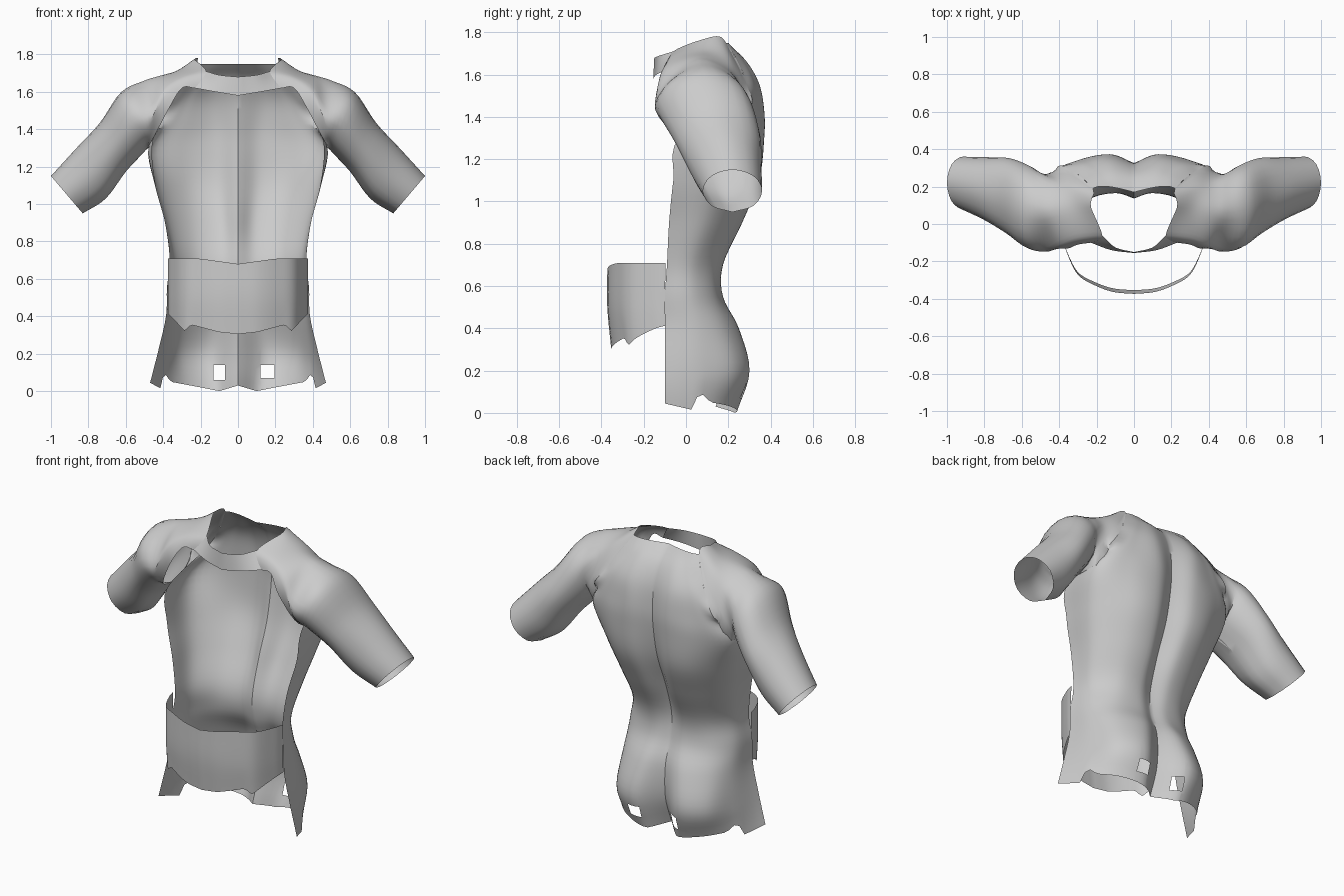
import bpy, bmesh, math
from mathutils import Vector

if "Cube" in bpy.data.objects:
    bpy.data.objects.remove(bpy.data.objects["Cube"])


def spline(pts, n):
    # smooth curve through the points, n samples per span
    p = [Vector(q) for q in pts]
    p = [2 * p[0] - p[1]] + p + [2 * p[-1] - p[-2]]
    out = []
    for i in range(1, len(p) - 2):
        a, b, c, d = p[i - 1:i + 3]
        for k in range(n):
            t = k / n
            out.append(0.5 * (2 * b + (c - a) * t + (2 * a - 5 * b + 4 * c - d) * t * t
                              + (3 * b - a - 3 * c + d) * t ** 3))
    return out + [p[-2].copy()]


def loft(rows, nu=4, nv=4):
    rows = [spline(r, nu) for r in rows]
    cols = [spline(c, nv) for c in zip(*rows)]
    return [list(r) for r in zip(*cols)]


def trim(grid, edge, z0, z1):
    # ragged lower hem: edge is (x, z) pairs, stretched in below z1
    for j in range(len(grid[0])):
        x = grid[0][j].x
        for (xa, za), (xb, zb) in zip(edge, edge[1:]):
            if xa <= x <= xb:
                b = za + (zb - za) * (x - xa) / (xb - xa)
                break
        else:
            b = edge[-1][1]
        for row in grid:
            v = row[j]
            if v.z < z1:
                v.z = b + (v.z - z0) * (z1 - b) / (z1 - z0)


def make(name, grids, flip, holes=()):
    bm = bmesh.new()
    for g in grids:
        for s in (1, -1):
            vs = [[bm.verts.new((s * v.x, v.y, v.z)) for v in r] for r in g]
            for r0, r1 in zip(vs, vs[1:]):
                for c in range(len(r0) - 1):
                    f = [r0[c], r0[c + 1], r1[c + 1], r1[c]]
                    bm.faces.new(f[::-1] if flip == (s > 0) else f)
    bmesh.ops.remove_doubles(bm, verts=bm.verts, dist=0.0015)
    # square openings cut through the sheet
    for xa, xb, za, zb in holes:
        for co, no in (((xa, 0, 0), (1, 0, 0)), ((xb, 0, 0), (1, 0, 0)),
                       ((0, 0, za), (0, 0, 1)), ((0, 0, zb), (0, 0, 1))):
            near = []
            for f in bm.faces:
                c = f.calc_center_median()
                if xa - .05 < c.x < xb + .05 and za - .06 < c.z < zb + .06:
                    near.append(f)
            geom = list({e for f in near for e in f.edges} | {v for f in near for v in f.verts}) + near
            bmesh.ops.bisect_plane(bm, geom=geom, plane_co=co, plane_no=no, dist=1e-5)
        gone = []
        for f in bm.faces:
            c = f.calc_center_median()
            if xa < c.x < xb and za < c.z < zb:
                gone.append(f)
        bmesh.ops.delete(bm, geom=gone, context='FACES')
    me = bpy.data.meshes.new(name)
    bm.to_mesh(me)
    bm.free()
    ob = bpy.data.objects.new(name, me)
    bpy.context.collection.objects.link(ob)
    bpy.ops.object.select_all(action='DESELECT')
    ob.select_set(True)
    bpy.context.view_layer.objects.active = ob
    bpy.ops.object.shade_smooth_by_angle(angle=math.radians(35))
    return ob


# Back, buttocks and flanks: z, spine y, then (x, y) out to the open front edge
levels = [
    (.02, .14, (.12, .24), (.27, .20), (.385, .08), (.47, -.10)),
    (.20, .20, (.15, .30), (.30, .24), (.38, .09), (.43, -.10)),
    (.40, .20, (.13, .25), (.28, .19), (.36, .07), (.385, -.10)),
    (.55, .15, (.10, .175), (.25, .14), (.35, .04), (.38, -.10)),
    (.70, .14, (.10, .175), (.23, .145), (.335, .04), (.365, -.09)),
    (.90, .20, (.10, .265), (.25, .23), (.375, .10), (.39, -.08)),
    (1.10, .28, (.12, .345), (.28, .31), (.43, .16), (.44, -.06)),
    (1.30, .32, (.13, .37), (.31, .335), (.47, .23), (.46, -.03)),
    (1.43, .325, (.13, .37), (.29, .338), (.37, .312), (.42, .29)),
    (1.56, .31, (.13, .345), (.24, .325), (.29, .31), (.335, .285)),
    (1.67, .26, (.11, .28), (.18, .27), (.22, .26), (.27, .24)),
    (1.75, .17, (.08, .19), (.14, .20), (.19, .20), (.22, .19)),
]
back = loft([[(0, y, z)] + [(a, b, z) for a, b in p] for z, y, *p in levels], 6, 5)
trim(back, [(0, .03), (.1, 0), (.2, .02), (.36, .05), (.395, .10), (.415, .015), (.48, .05)], .02, .2)
make("back", [back], True, [(-.13, -.07, .06, .14), (.12, .195, .07, .14)])

# Shoulder yoke: arches running from the front edge over the top to the back
arches = [
    [(.23, -.10, 1.62), (.17, -.06, 1.71), (.23, .09, 1.77), (.215, .16, 1.78), (.22, .19, 1.75)],
    [(.30, -.11, 1.62), (.30, -.07, 1.68), (.32, .08, 1.715), (.33, .20, 1.685), (.335, .285, 1.56)],
    [(.37, -.13, 1.51), (.40, -.11, 1.61), (.42, .07, 1.685), (.42, .22, 1.61), (.42, .29, 1.43)],
    [(.46, -.07, 1.34), (.47, -.145, 1.48), (.50, .06, 1.66), (.50, .265, 1.54), (.475, .24, 1.31)],
]
stations = [spline(a, 2) for a in arches]

# Upper arms: oval rings (centre, half height vector x/z, half depth y)
for c, ux, uz, ry in [((.562, .09, 1.44), .063, .158, .222),
                      ((.668, .148, 1.305), .07, .13, .204),
                      ((.785, .187, 1.165), .078, .135, .17),
                      ((.915, .22, 1.05), .085, .10, .14)]:
    ring = []
    for k in range(9):
        t = k * math.pi / 4
        ring.append((c[0] - ux * math.cos(t), c[1] - ry * math.sin(t), c[2] - uz * math.cos(t)))
    stations.append(ring)
arm = loft(stations, 3, 5)

# Close the seam between yoke and back
back_points = [v for r in back for v in r]
for row in arm[:16]:
    q = min(back_points, key=lambda v: (v - row[-1]).length)
    if (q - row[-1]).length < .05:
        row[-1] = q.copy()

# Front collar strip between the two shoulders
low = [(0, -.155, 1.58), (.12, -.14, 1.60), (.23, -.10, 1.62)]
high = [(0, -.15, 1.68), (.10, -.125, 1.69), (.17, -.06, 1.71)]
collar = loft(list(zip(low, high)), 4, 4)
make("shoulders_and_arms", [arm], True)
make("front_collar", [collar], True)

# Belly band
plan = [(0, -.365), (.11, -.355), (.21, -.32), (.30, -.265), (.355, -.16), (.374, -.096)]
belly = loft([[(x, y * s, z + .028 * min(1, x / .2) * (z > .6)) for x, y in plan]
              for z, s in ((.31, .97), (.5, 1.02), (.68, 1.02))], 6, 5)
trim(belly, [(0, .305), (.1, .315), (.25, .355), (.285, .32), (.35, .39), (.38, .42)], .31, .5)
make("belly_band", [belly], False)
